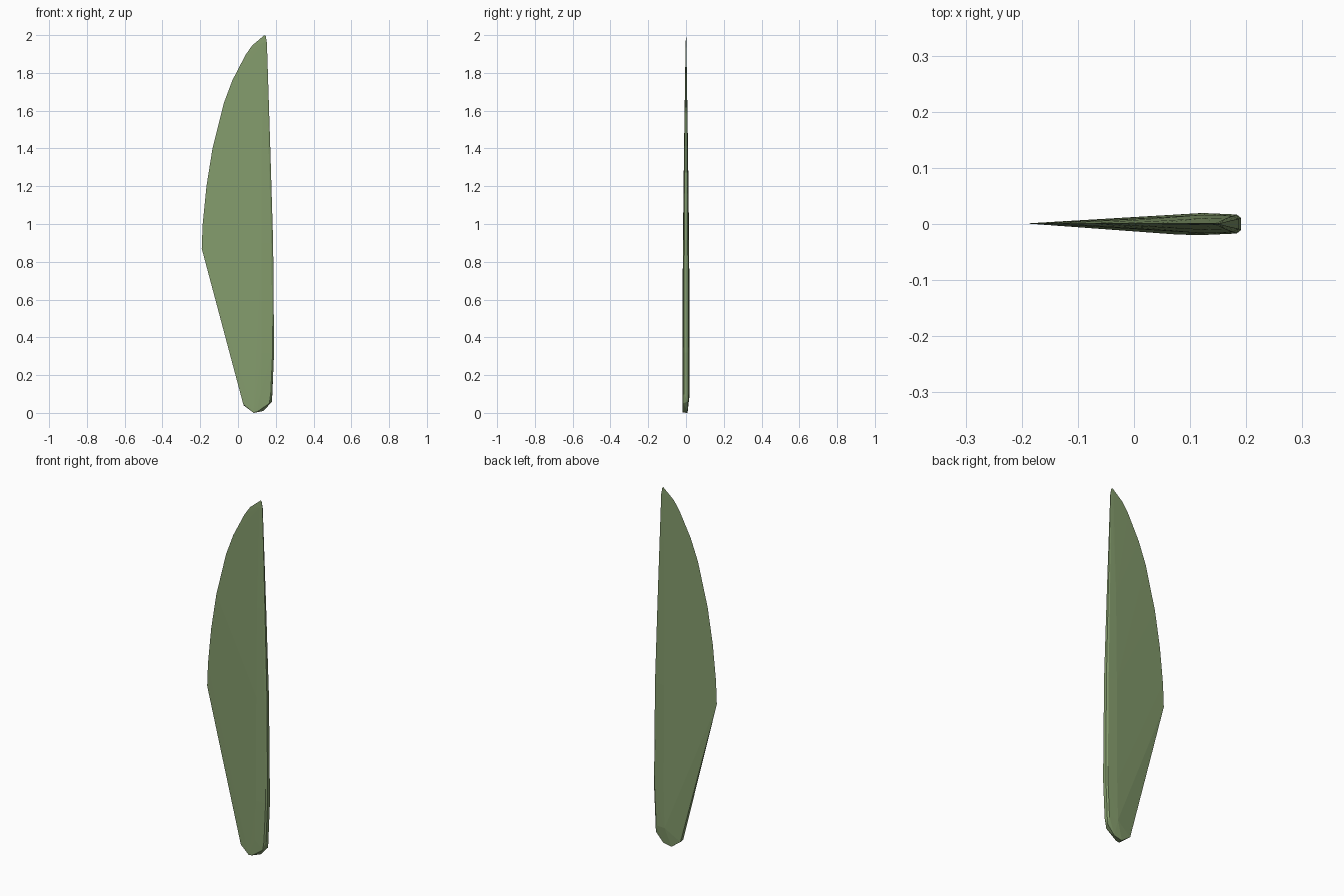
import bpy, bmesh

# Thin curved trailing edge of the blade (x, z)
trailing = [(-0.192, 0.87), (-0.187, 1.0), (-0.167, 1.2), (-0.135, 1.4),
            (-0.075, 1.64), (-0.03, 1.76), (0.04, 1.895), (0.075, 1.945), (0.14, 2.0)]
# Thick leading side sections: z, ridge x, front edge x, nose x, half thickness
leading = [(0.10, 0.12, 0.173, 0.181, 0.0195), (0.32, 0.125, 0.183, 0.191, 0.0195),
           (0.90, 0.125, 0.176, 0.186, 0.0165), (1.40, 0.125, 0.162, 0.171, 0.0105),
           (1.96, 0.135, 0.148, 0.153, 0.002)]

points = [(x, 0.001, z) for x, z in trailing] + [(0.147, 0, 1.995)]
for z, ridge, edge, nose, t in leading:
    for s in (-1, 1):
        points += [(ridge, s * t, z), (edge, s * t * 0.87, z), (nose, s * t * 0.55, z)]

# Rounded root with a chamfer toward the front
points += [(0.028, -0.015, 0.045), (0.03, 0.006, 0.04),
           (0.08, -0.019, 0.002), (0.10, -0.019, 0.005), (0.085, 0.008, 0.0),
           (0.135, 0.009, 0.01), (0.165, -0.017, 0.05), (0.18, 0.01, 0.06)]

# Faceted convex blade
bm = bmesh.new()
for p in points:
    bm.verts.new(p)
hull = bmesh.ops.convex_hull(bm, input=bm.verts[:])
inside = {v for v in hull["geom_interior"] + hull["geom_unused"]
          if isinstance(v, bmesh.types.BMVert)}
bmesh.ops.delete(bm, geom=list(inside), context='VERTS')
bmesh.ops.recalc_face_normals(bm, faces=bm.faces[:])
mesh = bpy.data.meshes.new("blade")
bm.to_mesh(mesh)
bm.free()
blade = bpy.data.objects.new("blade", mesh)
bpy.context.collection.objects.link(blade)

# Green finish
mat = bpy.data.materials.new("green")
mat.diffuse_color = (0.23, 0.33, 0.15, 1)
mesh.materials.append(mat)
